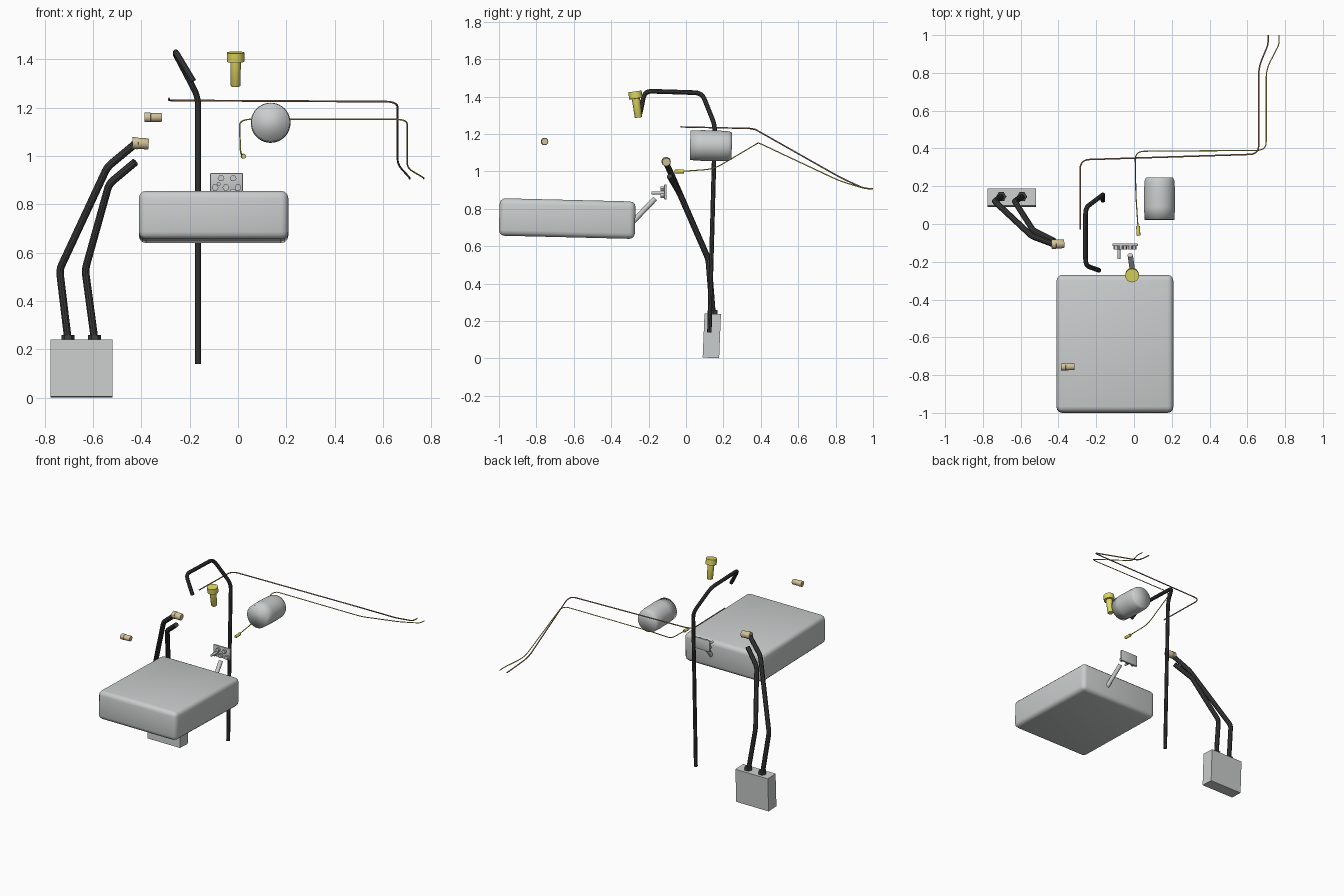
import bpy, bmesh, math
from mathutils import Vector, Matrix

old = bpy.data.objects.get("Cube")
if old:
    bpy.data.objects.remove(old, do_unlink=True)


def material(name, rgb):
    m = bpy.data.materials.new(name)
    m.use_nodes = True
    m.diffuse_color = (*rgb, 1)
    m.node_tree.nodes["Principled BSDF"].inputs["Base Color"].default_value = (*rgb, 1)
    return m


GREY = material("light grey metal", (0.59, 0.61, 0.61))
BLACK = material("black rubber", (0.05, 0.05, 0.052))
TAN = material("tan plastic", (0.66, 0.55, 0.32))
YELLOW = material("yellow brass", (0.74, 0.68, 0.12))
BROWN = material("brown wire", (0.38, 0.23, 0.16))
parts = []


def add(name, mesh, mat):
    mesh.materials.clear()
    mesh.materials.append(mat)
    ob = bpy.data.objects.new(name, mesh)
    bpy.context.collection.objects.link(ob)
    parts.append(ob)
    return ob


def from_bm(name, bm, mat):
    me = bpy.data.meshes.new(name)
    bm.to_mesh(me)
    bm.free()
    return add(name, me, mat)


def box(name, centre, size, mat, tilt=0, bevel=0, segments=3):
    bm = bmesh.new()
    bmesh.ops.create_cube(bm, size=1, matrix=Matrix.Diagonal((*size, 1)))
    if bevel:
        bmesh.ops.bevel(bm, geom=bm.edges[:], offset=bevel, segments=segments,
                        profile=0.5, affect='EDGES')
    ob = from_bm(name, bm, mat)
    ob.location = centre
    ob.rotation_euler.x = math.radians(tilt)
    return ob


def turned(name, start, end, profile, mat, sides=24):
    """Solid of revolution; profile holds (fraction along axis, radius)."""
    a, b = Vector(start), Vector(end)
    turn = (b - a).to_track_quat('Z', 'Y')
    bm = bmesh.new()
    rings = []
    for t, r in profile:
        rings.append([bm.verts.new(a.lerp(b, t) + turn @ Vector(
            (r * math.cos(math.tau * i / sides), r * math.sin(math.tau * i / sides), 0)))
            for i in range(sides)])
    for p, q in zip(rings, rings[1:]):
        for i in range(sides):
            j = (i + 1) % sides
            bm.faces.new((p[i], p[j], q[j], q[i]))
    bm.faces.new(rings[0][::-1])
    bm.faces.new(rings[-1])
    return from_bm(name, bm, mat)


def rod(name, start, end, r, mat, sides=24):
    return turned(name, start, end, ((0, r), (1, r)), mat, sides)


def tube(name, points, radius, mat, fillet=0.04):
    """Tube along a path with rounded corners."""
    pts = [Vector(p) for p in points]
    path = [pts[0]]
    for p, c, n in zip(pts, pts[1:], pts[2:]):
        cut = min(fillet, (p - c).length * 0.45, (n - c).length * 0.45)
        a, b = c + (p - c).normalized() * cut, c + (n - c).normalized() * cut
        for i in range(6):
            t = i / 5
            path.append(a.lerp(c, t).lerp(c.lerp(b, t), t))
    path.append(pts[-1])
    cu = bpy.data.curves.new(name, 'CURVE')
    cu.dimensions = '3D'
    cu.bevel_depth = radius
    cu.bevel_resolution = 3
    cu.use_fill_caps = True
    sp = cu.splines.new('POLY')
    sp.points.add(len(path) - 1)
    for s, p in zip(sp.points, path):
        s.co = (*p, 1)
    tmp = bpy.data.objects.new(name + " path", cu)
    me = bpy.data.meshes.new_from_object(tmp)
    bpy.data.objects.remove(tmp)
    return add(name, me, mat)


# Tank with its filler pipe
box("tank", (-0.101, -0.635, 0.748), (0.618, 0.727, 0.2), GREY, -1.4, 0.03, 3)
rod("filler_pipe", (-0.003, -0.285, 0.73), (-0.02, -0.165, 0.855), 0.014, GREY)

# Flange plate with hex bolts and a stub
box("flange_plate", (-0.0475, -0.11, 0.89), (0.135, 0.014, 0.08), GREY, 0, 0.004, 2)
for k, (x, z) in enumerate(((-0.095, 0.87), (-0.05, 0.87), (0, 0.87),
                            (-0.07, 0.908), (-0.02, 0.908))):
    rod("flange_bolt_%d" % k, (x, -0.114, z), (x, -0.136, z), 0.014, GREY, 6)
rod("flange_stub", (-0.08, -0.114, 0.885), (-0.08, -0.185, 0.885), 0.008, GREY)

# Control box
box("control_box", (-0.6475, 0.138, 0.121), (0.255, 0.088, 0.236), GREY, -2.4)

# Hoses rising from the box
for name, x in (("outer", -0.703), ("inner", -0.593)):
    rod(name + "_hose_nut", (x, 0.144, 0.23), (x, 0.145, 0.26), 0.027, BLACK, 6)
tube("outer_hose", ((-0.703, 0.143, 0.24), (-0.738, 0.12, 0.53), (-0.54, -0.065, 0.955),
                    (-0.428, -0.107, 1.048)), 0.016, BLACK, 0.025)
tube("inner_hose", ((-0.593, 0.143, 0.24), (-0.632, 0.12, 0.53), (-0.533, -0.035, 0.885),
                    (-0.425, -0.088, 0.975)), 0.016, BLACK, 0.025)

# Tan connectors
sleeve = ((0, 0.024), (0.35, 0.025), (0.36, 0.023), (0.95, 0.023), (1, 0.021))
turned("hose_connector", (-0.437, -0.107, 1.054), (-0.37, -0.105, 1.05), sleeve, TAN)
loose = [(t, r * 0.8) for t, r in sleeve]
turned("loose_connector", (-0.387, -0.757, 1.16), (-0.315, -0.755, 1.16), loose, TAN)

# Hooked vent pipe
tube("vent_pipe", ((-0.165, 0.125, 0.14), (-0.165, 0.155, 1.245), (-0.257, 0.085, 1.42),
                   (-0.257, -0.22, 1.43), (-0.185, -0.245, 1.31)), 0.0125, BLACK)

# Yellow valve
turned("valve", (-0.01, -0.254, 1.288), (-0.01, -0.273, 1.428),
       ((0, 0.018), (0.02, 0.02), (0.72, 0.022), (0.73, 0.036), (1, 0.036)), YELLOW)

# Canister, shaded smooth over its rims
canister = turned("canister", (0.135, 0.022, 1.14), (0.135, 0.245, 1.135),
                  ((0, 0.079), (0.3, 0.082), (0.7, 0.082), (0.92, 0.079), (1, 0.072)),
                  GREY, 40)

# Two thin lines running to the rear
tube("brown_line", ((-0.285, -0.03, 1.238), (-0.285, 0.34, 1.23), (0.66, 0.37, 1.225),
                    (0.66, 0.83, 0.965), (0.71, 0.95, 0.91), (0.71, 1.0, 0.907)),
     0.004, BROWN, 0.05)
tube("yellow_line", ((0.022, -0.03, 1.0), (0.01, 0.15, 1.013), (0.006, 0.385, 1.152),
                     (0.70, 0.39, 1.152), (0.70, 0.82, 0.95), (0.768, 0.95, 0.91),
                     (0.768, 1.0, 0.907)), 0.003, YELLOW, 0.05)
turned("line_fitting", (0.024, -0.062, 0.999), (0.021, -0.01, 1.0),
       ((0, 0.009), (0.06, 0.01), (0.94, 0.01), (1, 0.009)), YELLOW, 16)

# Smooth shading with sharp edges kept
bpy.ops.object.select_all(action='DESELECT')
for ob in parts:
    ob.select_set(True)
bpy.context.view_layer.objects.active = parts[0]
bpy.ops.object.shade_smooth_by_angle(angle=math.radians(35))
canister.data.set_sharp_from_angle(angle=math.pi)
